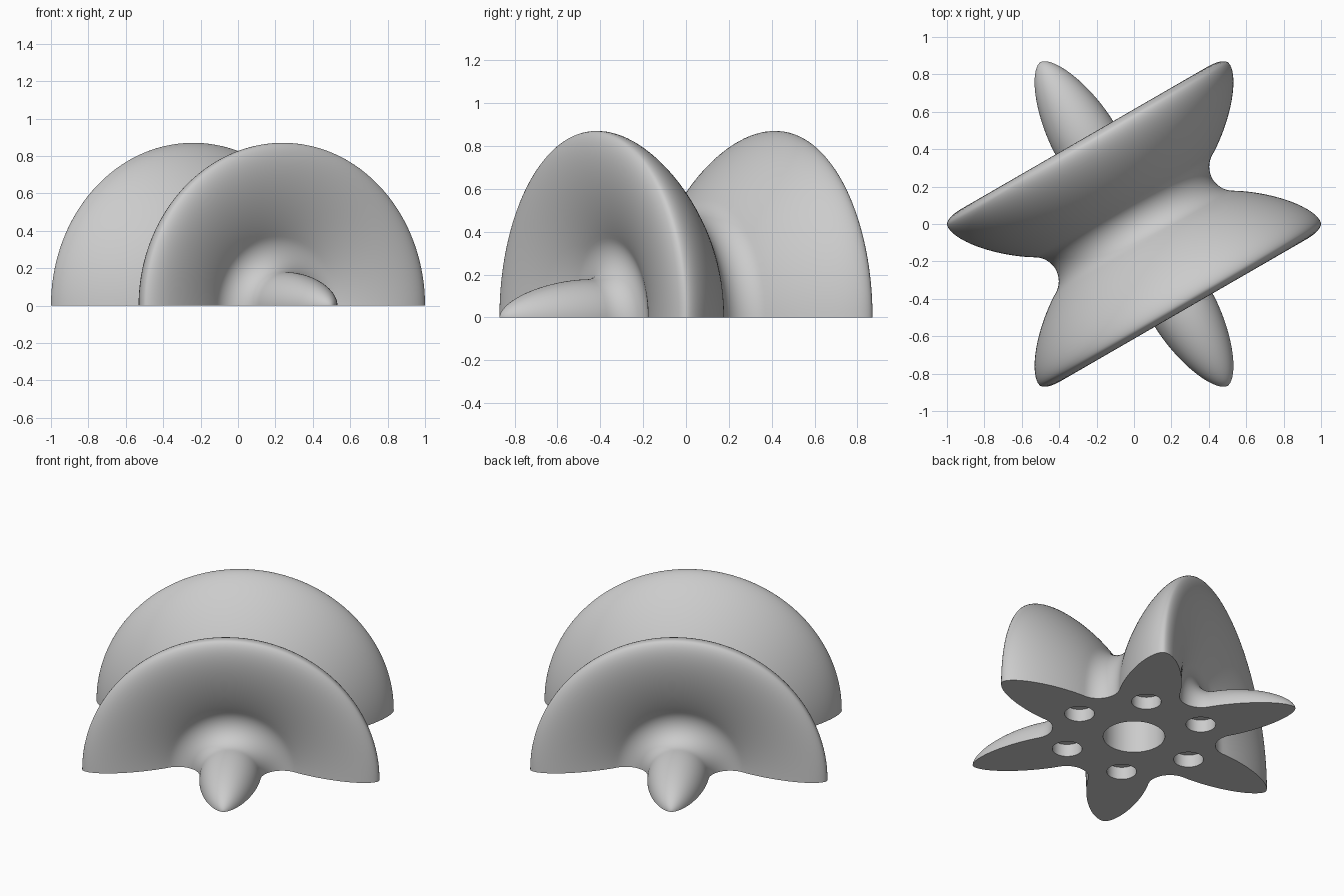
import bpy, bmesh
from math import sin, cos, pi, radians
from mathutils import Vector, Matrix

cube = bpy.data.objects.get("Cube")
if cube:
    bpy.data.objects.remove(cube, do_unlink=True)

grey = bpy.data.materials.new("light grey")
grey.use_nodes = True
grey.diffuse_color = (0.6, 0.6, 0.6, 1)
grey.node_tree.nodes["Principled BSDF"].inputs["Base Color"].default_value = (0.6, 0.6, 0.6, 1)

# Star outline: one rounded half point and half valley, then mirrored and rotated
SHOULDER, HALF_WIDTH, VALLEY_R, POWER = 0.53, 0.178, 0.128, 1.7


def half_point():
    pts = []
    for i in range(21):
        a = pi / 2 * i / 20
        pts.append(Vector((SHOULDER + (1 - SHOULDER) * max(cos(a), 0) ** (2 / POWER),
                           HALF_WIDTH * sin(a) ** (2 / POWER))))
    for i in range(1, 9):
        a = radians(-90 - 60 * i / 8)
        pts.append(Vector((SHOULDER + VALLEY_R * cos(a),
                           HALF_WIDTH + VALLEY_R + VALLEY_R * sin(a))))
    return pts


half = half_point()
mirror = Matrix(((cos(pi / 3), sin(pi / 3)), (sin(pi / 3), -cos(pi / 3))))
sector = half + [mirror @ p for p in reversed(half[:-1])]
profile = []
for k in range(3):
    turn = Matrix.Rotation(k * pi / 3, 2)
    profile += [turn @ p for p in sector[:-1]]
profile.append(Vector((-1, 0)))

# Half turn of the outline about the axis through two opposite points
axis = Vector((cos(radians(120)), sin(radians(120)), 0))
side = Vector((axis.y, -axis.x, 0))
bm = bmesh.new()
verts = [bm.verts.new(axis * p.x + side * p.y) for p in profile]
edges = [bm.edges.new(pair) for pair in zip(verts, verts[1:])]
bmesh.ops.spin(bm, geom=verts + edges, cent=(0, 0, 0), axis=axis,
               angle=-pi, steps=96, use_duplicate=False)
bmesh.ops.remove_doubles(bm, verts=bm.verts, dist=1e-5)

# Flat star-shaped base
rim = [e for e in bm.edges if e.is_boundary]
for v in {v for e in rim for v in e.verts}:
    v.co.z = 0
bmesh.ops.contextual_create(bm, geom=rim)
bmesh.ops.recalc_face_normals(bm, faces=bm.faces)
mesh = bpy.data.meshes.new("star_body")
bm.to_mesh(mesh)
bm.free()
body = bpy.data.objects.new("star_body", mesh)
bpy.context.collection.objects.link(body)
mesh.materials.append(grey)

# Round sockets in the base: a large one in the middle and one under each point
bm = bmesh.new()


def socket(x, y, radius, depth):
    bmesh.ops.create_cone(bm, cap_ends=True, segments=48, radius1=radius, radius2=radius,
                          depth=2 * depth, matrix=Matrix.Translation((x, y, 0)))


socket(0, 0, 0.18, 0.25)
for k in range(6):
    socket(0.415 * cos(k * pi / 3), 0.415 * sin(k * pi / 3), 0.087, 0.08)
cut_mesh = bpy.data.meshes.new("socket_cutter")
bm.to_mesh(cut_mesh)
bm.free()
cut_mesh.materials.append(grey)
cutter = bpy.data.objects.new("socket_cutter", cut_mesh)
cutter.hide_render = True
bpy.context.collection.objects.link(cutter)

mod = body.modifiers.new("sockets", 'BOOLEAN')
mod.operation, mod.solver, mod.object = 'DIFFERENCE', 'EXACT', cutter
bpy.ops.object.select_all(action='DESELECT')
body.select_set(True)
bpy.context.view_layer.objects.active = body
bpy.ops.object.modifier_apply(modifier=mod.name)
bpy.data.objects.remove(cutter, do_unlink=True)
bpy.ops.object.shade_smooth_by_angle(angle=radians(40))
